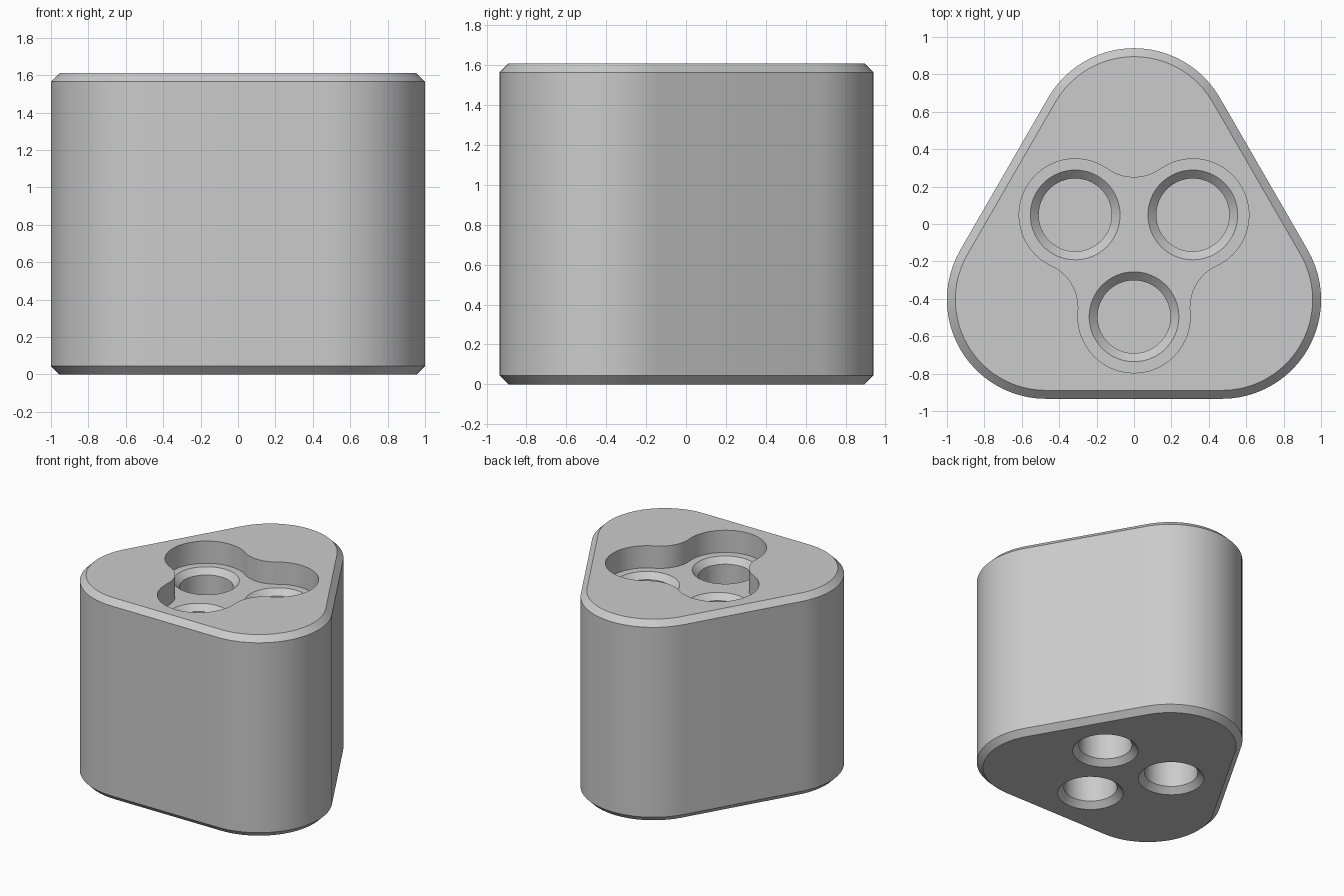
import bpy, bmesh, math
from math import radians, cos, sin, pi

cube = bpy.data.objects.get("Cube")
if cube:
    bpy.data.objects.remove(cube, do_unlink=True)

HEIGHT = 1.61
CHAMFER = 0.045
CENTRE_Y = -0.133          # centre of the three-fold symmetry
POCKET_FLOOR = HEIGHT - 0.178
LOBE_DIST, LOBE_R, FILLET_R = 0.363, 0.3, 0.246
HOLE_R = 0.195
DIVIDER = (0.65, 0.75)     # solid web between upper and lower bores

grey = bpy.data.materials.new("light_grey")
grey.use_nodes = True
colour = (0.6, 0.6, 0.6, 1)
grey.diffuse_color = colour
grey.node_tree.nodes["Principled BSDF"].inputs["Base Color"].default_value = colour


def polar(dist, deg):
    return dist * cos(radians(deg)), CENTRE_Y + dist * sin(radians(deg))


def arc(centre, r, start, end, steps):
    """Points along an arc, angles in degrees."""
    angles = [radians(start + (end - start) * i / steps) for i in range(steps + 1)]
    return [(centre[0] + r * cos(a), centre[1] + r * sin(a)) for a in angles]


def body_outline(r):
    """Triangle with large round corners."""
    points = []
    for a in (-30, 90, 210):
        points += arc(polar(0.543, a), r, a - 60, a + 60, 24)
    return points


def pocket_outline():
    """Three lobes joined by concave fillets."""
    half = LOBE_DIST * sin(pi / 3)
    rise = math.sqrt((LOBE_R + FILLET_R) ** 2 - half ** 2)
    tilt = math.degrees(math.atan2(rise, half))
    fillet_dist = LOBE_DIST / 2 + rise
    points = []
    for a in (-90, 30, 150):
        span = 150 - tilt
        points += arc(polar(LOBE_DIST, a), LOBE_R, a - span, a + span, 36)
        turn = 90 - tilt
        points += arc(polar(fillet_dist, a + 60), FILLET_R,
                      a + 240 + turn, a + 240 - turn, 16)[1:-1]
    return points


def stack(name, layers):
    """Closed solid through matching outlines, each given as (points, z)."""
    bm = bmesh.new()
    rings = [[bm.verts.new((x, y, z)) for x, y in pts] for pts, z in layers]
    n = len(rings[0])
    for low, high in zip(rings, rings[1:]):
        for i in range(n):
            j = (i + 1) % n
            bm.faces.new((low[i], low[j], high[j], high[i]))
    bm.faces.new(rings[0][::-1])
    bm.faces.new(rings[-1])
    bmesh.ops.recalc_face_normals(bm, faces=bm.faces)
    mesh = bpy.data.meshes.new(name)
    bm.to_mesh(mesh)
    bm.free()
    mesh.materials.append(grey)
    obj = bpy.data.objects.new(name, mesh)
    bpy.context.collection.objects.link(obj)
    return obj


# Main block with chamfered top and bottom rims
OUTER_R = 0.53
body = stack("holder_body", [
    (body_outline(OUTER_R - CHAMFER), 0),
    (body_outline(OUTER_R), CHAMFER),
    (body_outline(OUTER_R), HEIGHT - CHAMFER),
    (body_outline(OUTER_R - CHAMFER), HEIGHT)])

# Lobed pocket in the top
outline = pocket_outline()
cutters = [stack("pocket_cutter", [(outline, POCKET_FLOOR), (outline, HEIGHT + 0.1)])]

# Countersunk bores from the pocket floor and from the underside
for a in (-90, 30, 150):
    centre = polar(LOBE_DIST, a)
    bore = arc(centre, HOLE_R, 0, 360, 64)[:-1]
    wide = arc(centre, HOLE_R + CHAMFER, 0, 360, 64)[:-1]
    cutters.append(stack("upper_bore_cutter", [
        (bore, DIVIDER[1]), (bore, POCKET_FLOOR - CHAMFER),
        (wide, POCKET_FLOOR), (wide, POCKET_FLOOR + 0.05)]))
    cutters.append(stack("lower_bore_cutter", [
        (wide, -0.05), (wide, 0), (bore, CHAMFER), (bore, DIVIDER[0])]))

# Apply the cuts and remove the cutters
bpy.ops.object.select_all(action="DESELECT")
bpy.context.view_layer.objects.active = body
body.select_set(True)
for cutter in cutters:
    cutter.hide_render = True
    mod = body.modifiers.new("cut", "BOOLEAN")
    mod.operation = "DIFFERENCE"
    mod.solver = "EXACT"
    mod.object = cutter
    bpy.ops.object.modifier_apply(modifier=mod.name)
    bpy.data.objects.remove(cutter, do_unlink=True)

bpy.ops.object.shade_smooth_by_angle(angle=radians(30))
